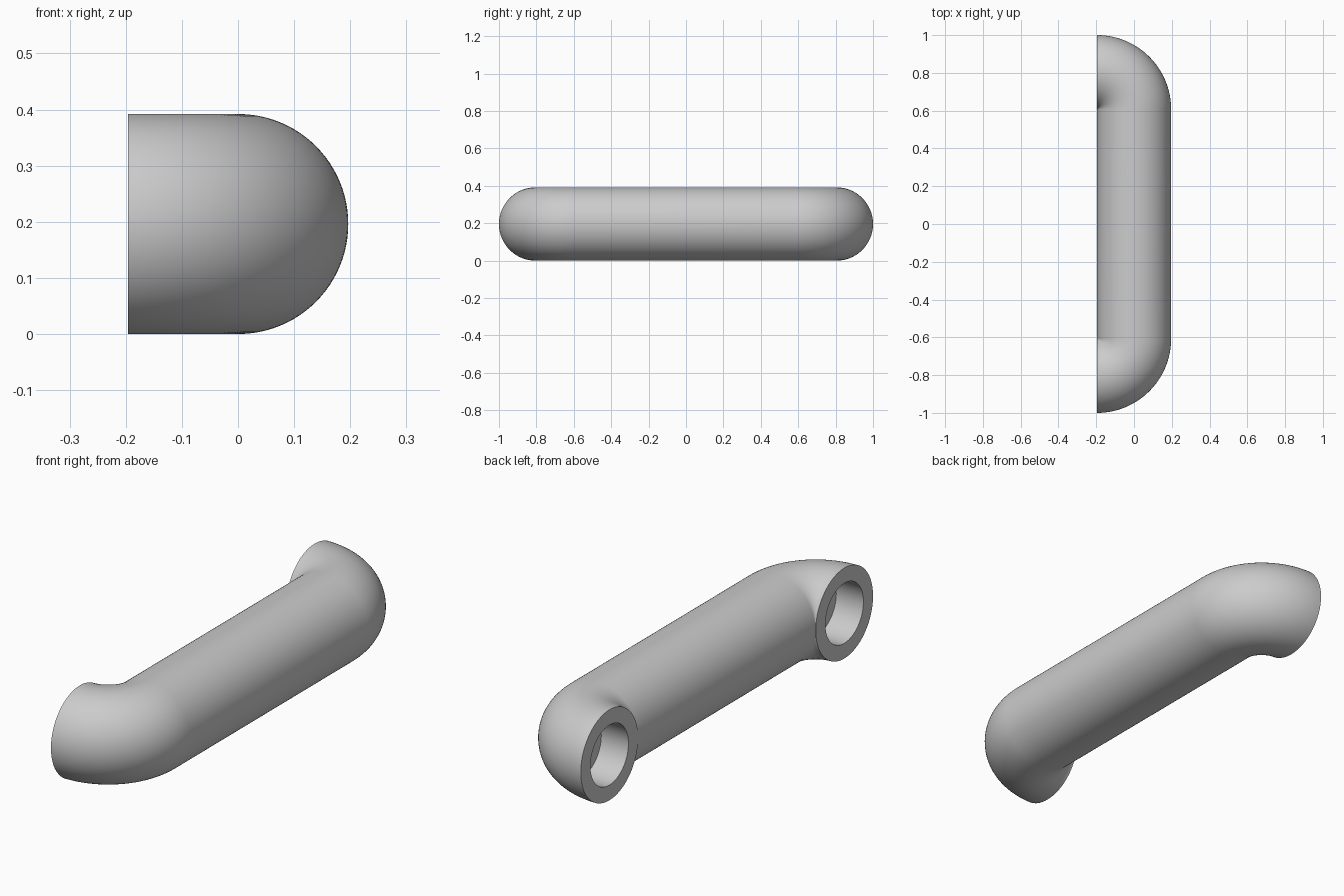
import bpy
import bmesh
import math
from mathutils import Vector

cube = bpy.data.objects.get("Cube")
if cube:
    bpy.data.objects.remove(cube, do_unlink=True)

SIDES = 96           # points around the bar
STEPS = 32           # rings along each bend
RADIUS = 0.196       # bar radius
BEND = 0.1965        # bend radius along the bar centre
HOLE_RADIUS = 0.13
HOLE_DEPTH = 0.13
FOOT_X = -0.196      # plane of the mounting faces
PIVOT_Y = 1 - RADIUS - BEND

# Material
metal = bpy.data.materials.new("plain grey")
metal.use_nodes = True
grey = (0.6, 0.6, 0.6, 1)
metal.diffuse_color = grey
metal.node_tree.nodes["Principled BSDF"].inputs["Base Color"].default_value = grey

bm = bmesh.new()


def ring(x, y, angle, radius):
    """Circle at (x, y); angle turns its plane from facing x to facing y."""
    across = Vector((math.sin(angle), math.cos(angle), 0))
    up = Vector((0, 0, 1))
    centre = Vector((x, y, RADIUS))
    turns = [2 * math.pi * i / SIDES for i in range(SIDES)]
    return [bm.verts.new(centre + radius * (math.cos(t) * across + math.sin(t) * up))
            for t in turns]


# One half: blind screw hole, mounting face, then the quarter bend
foot_y = PIVOT_Y + BEND
sections = [(FOOT_X + HOLE_DEPTH, foot_y, 0, HOLE_RADIUS),
            (FOOT_X, foot_y, 0, HOLE_RADIUS)]
for i in range(STEPS + 1):
    a = math.pi / 2 * i / STEPS
    sections.append((FOOT_X + BEND * math.sin(a), PIVOT_Y + BEND * math.cos(a), a, RADIUS))

# Other half mirrored; the straight bar spans the gap between them
sections += [(x, -y, math.pi - a, r) for x, y, a, r in reversed(sections)]
rings = [ring(*s) for s in sections]
for a, b in zip(rings, rings[1:]):
    for i in range(SIDES):
        j = (i + 1) % SIDES
        bm.faces.new((a[i], a[j], b[j], b[i]))

# Hole floors
bm.faces.new(rings[0])
bm.faces.new(rings[-1])
bmesh.ops.recalc_face_normals(bm, faces=bm.faces)

mesh = bpy.data.meshes.new("pull_handle")
bm.to_mesh(mesh)
bm.free()
mesh.materials.append(metal)
handle = bpy.data.objects.new("pull_handle", mesh)
bpy.context.collection.objects.link(handle)

# Smooth bar with crisp edges at the feet and holes
bpy.ops.object.select_all(action="DESELECT")
handle.select_set(True)
bpy.context.view_layer.objects.active = handle
bpy.ops.object.shade_smooth_by_angle(angle=math.radians(35))
